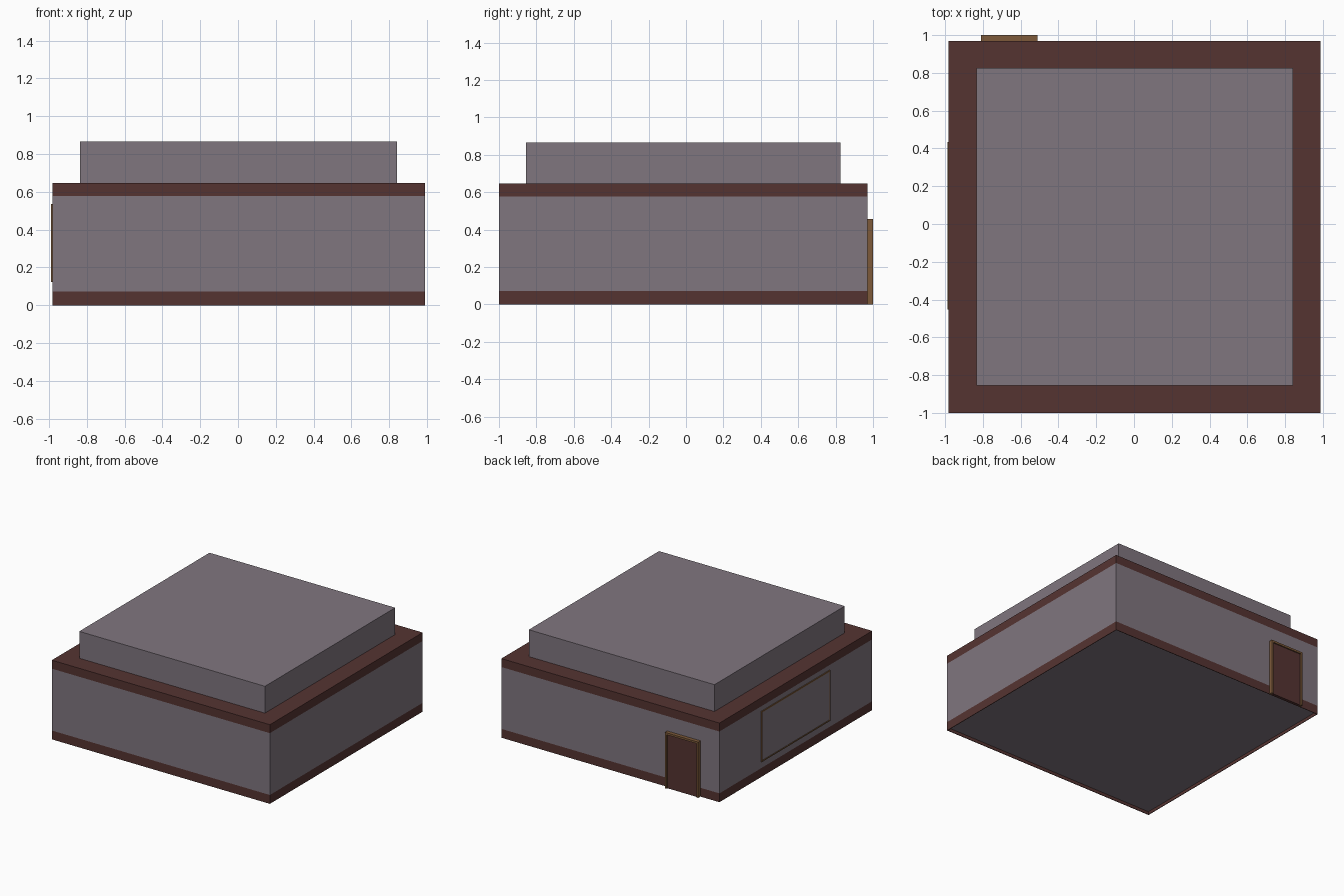
import bpy, bmesh

if "Cube" in bpy.data.objects:
    bpy.data.objects.remove(bpy.data.objects["Cube"])


def material(name, rgb):
    m = bpy.data.materials.new(name)
    m.diffuse_color = (*rgb, 1)
    m.use_nodes = True
    m.node_tree.nodes["Principled BSDF"].inputs["Base Color"].default_value = m.diffuse_color
    return m


GREY = material("mauve grey", (0.216, 0.181, 0.212))
RED = material("dark red brown", (0.091, 0.034, 0.031))
BROWN = material("wood brown", (0.205, 0.102, 0.042))


def add_box(bm, lo, hi):
    vs = bmesh.ops.create_cube(bm, size=1)["verts"]
    for v in vs:
        for i in range(3):
            v.co[i] = hi[i] if v.co[i] > 0 else lo[i]
    return list({f for v in vs for f in v.link_faces})


def make(name, mats, bm):
    me = bpy.data.meshes.new(name)
    bm.to_mesh(me)
    bm.free()
    for m in mats:
        me.materials.append(m)
    ob = bpy.data.objects.new(name, me)
    bpy.context.collection.objects.link(ob)
    return ob


def boxes(name, mat, *ranges):
    bm = bmesh.new()
    for lo, hi in ranges:
        add_box(bm, lo, hi)
    return make(name, [mat], bm)


X0, X1, Y0, Y1 = -0.981, 0.988, -1.0, 0.97
Z_BASE, Z_TRIM, Z_ROOF = 0.072, 0.577, 0.646

# Main building: one box cut at the trim heights, with a recessed floor
bm = bmesh.new()
add_box(bm, (X0, Y0, 0), (X1, Y1, Z_ROOF))
for z in (Z_BASE, Z_TRIM):
    bmesh.ops.bisect_plane(bm, geom=bm.verts[:] + bm.edges[:] + bm.faces[:],
                           plane_co=(0, 0, z), plane_no=(0, 0, 1))
for f in bm.faces:
    z = f.calc_center_median().z
    f.material_index = 0 if Z_BASE < z < Z_TRIM else 1
floor = min(bm.faces, key=lambda f: f.calc_center_median().z)
bmesh.ops.inset_region(bm, faces=[floor], thickness=0.006, depth=0)
bmesh.ops.inset_region(bm, faces=[floor], thickness=0.0001, depth=-0.025)
floor.material_index = 0
make("building_body", [GREY, RED], bm)

# Raised roof block
boxes("roof_block", GREY, ((-0.835, -0.855, Z_ROOF), (0.842, 0.825, 0.865)))

# Back door and its frame
DX0, DX1, DZ, W = -0.81, -0.51, 0.456, 0.016
boxes("door_frame", BROWN,
      ((DX0, Y1, 0), (DX0 + W, 1.0, DZ)),
      ((DX1 - W, Y1, 0), (DX1, 1.0, DZ)),
      ((DX0 + W, Y1, DZ - W), (DX1 - W, 1.0, DZ)))
boxes("door_panel", RED, ((DX0 + W, Y1, 0), (DX1 - W, 0.99, DZ - W)))

# Thin window frame on the left wall
WY0, WY1, WZ0, WZ1, T, XF = -0.453, 0.433, 0.124, 0.537, 0.01, -0.988
boxes("window_frame", BROWN,
      ((XF, WY0, WZ0), (X0, WY0 + T, WZ1)),
      ((XF, WY1 - T, WZ0), (X0, WY1, WZ1)),
      ((XF, WY0 + T, WZ0), (X0, WY1 - T, WZ0 + T)),
      ((XF, WY0 + T, WZ1 - T), (X0, WY1 - T, WZ1)))
boxes("window_pane", GREY, ((XF + 0.003, WY0 + T, WZ0 + T), (X0, WY1 - T, WZ1 - T)))
